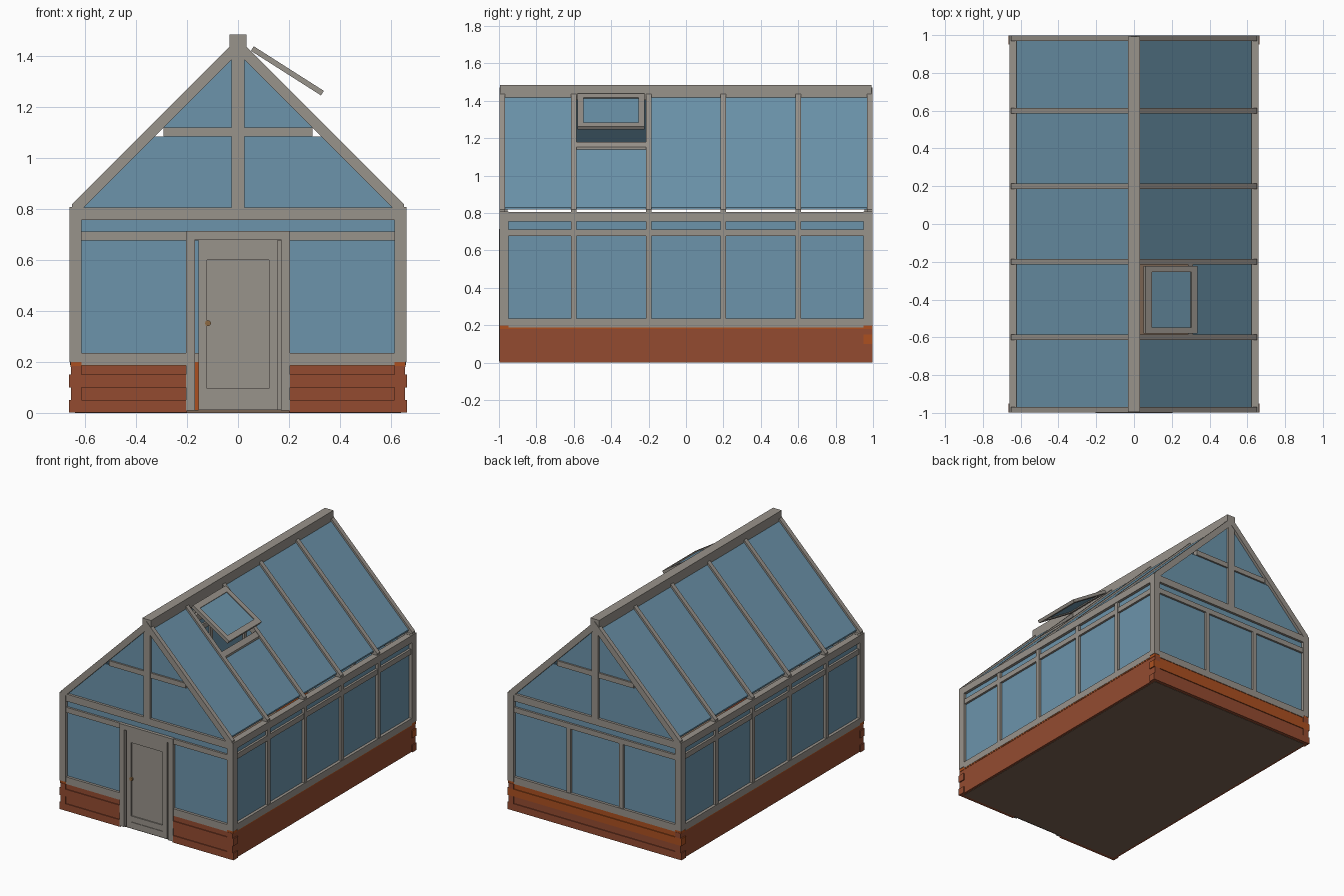
import bpy, bmesh, math

if "Cube" in bpy.data.objects:
    bpy.data.objects.remove(bpy.data.objects["Cube"])


def lin(c):
    c /= 255
    return c / 12.92 if c <= 0.04045 else ((c + 0.055) / 1.055) ** 2.4


def material(name, r, g, b):
    m = bpy.data.materials.new(name)
    m.diffuse_color = (lin(r), lin(g), lin(b), 1)
    m.use_nodes = True
    m.node_tree.nodes["Principled BSDF"].inputs["Base Color"].default_value = m.diffuse_color
    return m


GREY = material("weathered_grey", 153, 147, 139)
GLASS = material("blue_glass", 108, 148, 171)
BRICK = material("brick_red", 148, 75, 48)
ORANGE = material("brick_orange", 172, 80, 32)
FLOOR = material("floor_brown", 122, 100, 82)
BRASS = material("knob_brown", 140, 105, 65)


# Extrude an x-z outline along y
def prism(name, pts, y0, y1, mat):
    bm = bmesh.new()
    a = [bm.verts.new((x, y0, z)) for x, z in pts]
    b = [bm.verts.new((x, y1, z)) for x, z in pts]
    n = len(pts)
    bm.faces.new(a)
    bm.faces.new(b[::-1])
    for i in range(n):
        j = (i + 1) % n
        bm.faces.new((a[j], a[i], b[i], b[j]))
    bmesh.ops.recalc_face_normals(bm, faces=bm.faces)
    me = bpy.data.meshes.new(name)
    bm.to_mesh(me)
    bm.free()
    me.materials.append(mat)
    ob = bpy.data.objects.new(name, me)
    bpy.context.collection.objects.link(ob)
    return ob


def box(name, x0, x1, y0, y1, z0, z1, mat):
    x0, x1 = sorted((x0, x1))
    y0, y1 = sorted((y0, y1))
    return prism(name, [(x0, z0), (x1, z0), (x1, z1), (x0, z1)], y0, y1, mat)


# Floor slab
box("floor", -0.64, 0.64, -0.975, 0.975, 0, 0.012, FLOOR)

# Brick base: four courses that interlock at the corners
for i in range(4):
    z0, z1 = max(0.05 * i, 0.002), min(0.05 * (i + 1), 0.185)
    odd = i % 2
    hx = 0.615 if odd else 0.664
    fy = 0.992 if odd else 0.998
    for s in (-1, 1):
        box("front_brick_course", s * 0.2, s * hx, -fy, -0.95, z0, z1, BRICK)
        hy = 0.998 if odd else 0.95
        box("side_brick_course", s * 0.615, s * 0.656, -hy, hy, z0, z1, BRICK)
    box("back_brick_course", -hx, hx, 0.95, fy, z0, z1, ORANGE if i > 1 else BRICK)
box("back_brick_lining", -0.615, 0.615, 0.945, 0.95, 0.012, 0.2, ORANGE)

# Orange capping on the brick
for s in (-1, 1):
    box("side_brick_cap", s * 0.615, s * 0.658, -0.996, 0.996, 0.18, 0.2, ORANGE)
    box("front_brick_cap", s * 0.2, s * 0.615, -0.99, -0.95, 0.184, 0.2, ORANGE)
box("back_brick_cap", -0.615, 0.615, 0.95, 0.994, 0.184, 0.2, ORANGE)

# Corner posts
for sx in (-1, 1):
    for sy in (-1, 1):
        box("corner_post", sx * 0.615, sx * 0.661, sy * 0.95, sy * 0.998, 0.2, 0.808, GREY)

# Long side walls
for s in (-1, 1):
    box("side_sill", s * 0.615, s * 0.66, -0.95, 0.95, 0.188, 0.235, GREY)
    box("side_mid_rail", s * 0.62, s * 0.655, -0.95, 0.95, 0.677, 0.713, GREY)
    box("eave_rail", s * 0.615, s * 0.66, -0.95, 0.95, 0.756, 0.806, GREY)
    box("side_glass", s * 0.632, s * 0.64, -0.95, 0.95, 0.235, 0.756, GLASS)
    for y in (-0.6, -0.2, 0.2, 0.6):
        box("side_post", s * 0.62, s * 0.657, y - 0.015, y + 0.015, 0.235, 0.756, GREY)

# End walls with gables
for s in (-1, 1):
    box("end_top_rail", -0.615, 0.615, s * 0.95, s * 0.995, 0.757, 0.806, GREY)
    box("end_mid_rail", -0.615, 0.615, s * 0.955, s * 0.992, 0.677, 0.713, GREY)
    box("end_strip_glass", -0.615, 0.615, s * 0.97, s * 0.978, 0.713, 0.757, GLASS)
    box("gable_post", -0.025, 0.025, s * 0.955, s * 0.995, 0.806, 1.42, GREY)
    box("gable_crossbar", -0.292, 0.292, s * 0.957, s * 0.99, 1.085, 1.12, GREY)
    ys = sorted((s * 0.97, s * 0.978))
    prism("gable_lower_glass",
          [(-0.615, 0.806), (0.615, 0.806), (0.335, 1.085), (-0.335, 1.085)], *ys, GLASS)
    prism("gable_upper_glass", [(-0.3, 1.12), (0.3, 1.12), (0, 1.42)], *ys, GLASS)
    # front panels beside the door
    box("front_glass", s * 0.2, s * 0.615, -0.978, -0.97, 0.235, 0.677, GLASS)
    box("front_sill", s * 0.2, s * 0.615, -0.996, -0.95, 0.186, 0.235, GREY)
    box("back_post", s * 0.185, s * 0.215, 0.955, 0.992, 0.235, 0.677, GREY)
box("back_sill", -0.615, 0.615, 0.95, 0.996, 0.186, 0.235, GREY)
box("back_glass", -0.615, 0.615, 0.97, 0.978, 0.235, 0.677, GLASS)

# Door frame and panelled door
for s in (-1, 1):
    box("door_jamb", s * 0.168, s * 0.204, -1.0, -0.945, 0.01, 0.7, GREY)
    box("door_stile", s * 0.121, s * 0.156, -0.994, -0.966, 0.012, 0.677, GREY)
box("door_hinge_strip", 0.156, 0.168, -0.985, -0.97, 0.012, 0.677, GREY)
box("door_head", -0.204, 0.204, -1.0, -0.95, 0.68, 0.715, GREY)
for z0, z1, y in ((0.012, 0.055, -0.994), (0.055, 0.095, -0.99),
                  (0.6, 0.637, -0.99), (0.637, 0.677, -0.994)):
    box("door_rail", -0.121, 0.121, y, -0.966, z0, z1, GREY)
box("door_panel", -0.121, 0.121, -0.982, -0.974, 0.095, 0.6, GREY)
bpy.ops.mesh.primitive_cylinder_add(vertices=8, radius=0.012, depth=0.012,
                                    location=(-0.118, -0.993, 0.352),
                                    rotation=(math.pi / 2, 0, 0))
knob = bpy.context.object
knob.name = "door_knob"
knob.data.materials.append(BRASS)

# Ridge beam
box("ridge_beam", -0.033, 0.033, -0.995, 0.993, 1.405, 1.485, GREY)


# Sloping roof piece between two x positions; heights are measured at the ridge
def slope(name, s, xa, xb, top, bottom, y0, y1, mat):
    prism(name, [(s * xa, top - xa), (s * xb, top - xb),
                 (s * xb, bottom - xb), (s * xa, bottom - xa)], y0, y1, mat)


# Rafters and roof glass, with an opening in one bay for the vent
edges = [-0.983, -0.6, -0.2, 0.2, 0.6, 0.983]
for s in (-1, 1):
    for y in edges:
        slope("rafter", s, 0.0, 0.652, 1.47, 1.412, y - 0.015, y + 0.015, GREY)
    for i in range(5):
        vent = s == 1 and i == 1
        slope("roof_glass", s, 0.3 if vent else 0.03, 0.622, 1.452, 1.442,
              edges[i] + 0.015, edges[i + 1] - 0.015, GLASS)
slope("vent_sill", 1, 0.285, 0.312, 1.466, 1.43, -0.585, -0.215, GREY)


# Open roof vent
def lid(name, a, b, y0, y1, mat, up=0.0, down=0.021):
    dx, dz = 0.275, -0.175
    n = math.hypot(dx, dz)
    nx, nz = -dz / n, dx / n
    p = [(0.062 + dx * t, 1.439 + dz * t) for t in (a, b)]
    prism(name, [(x - nx * o, z - nz * o) for (x, z), o in
                 ((p[0], up), (p[1], up), (p[1], down), (p[0], down))], y0, y1, mat)


lid("vent_top_rail", 0, 0.12, -0.58, -0.222, GREY)
lid("vent_bottom_rail", 0.88, 1, -0.58, -0.222, GREY)
lid("vent_side_rail", 0.12, 0.88, -0.58, -0.547, GREY)
lid("vent_side_rail", 0.12, 0.88, -0.255, -0.222, GREY)
lid("vent_glass", 0.12, 0.88, -0.547, -0.255, GLASS, 0.007, 0.014)
